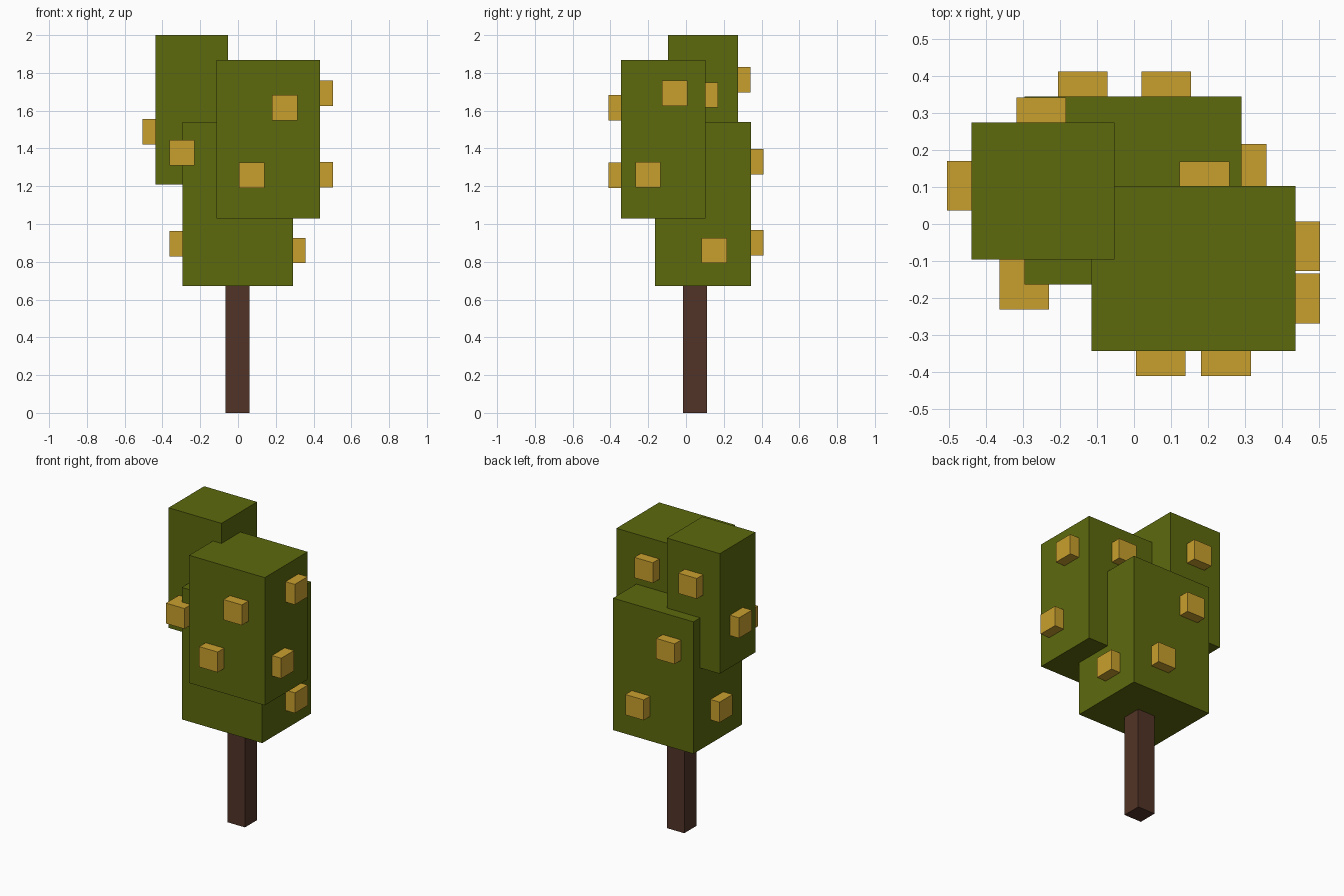
import bpy
from mathutils import Vector


def material(name, rgb):
    m = bpy.data.materials.new(name)
    m.diffuse_color = (*rgb, 1)
    return m


LEAF = material("olive green", (0.108, 0.142, 0.004))
FRUIT = material("golden yellow", (0.584, 0.352, 0.027))
BARK = material("dark brown", (0.084, 0.034, 0.020))


def box(name, lo, hi, mat):
    lo, hi = Vector(lo), Vector(hi)
    bpy.ops.mesh.primitive_cube_add(size=1, location=(lo + hi) / 2)
    ob = bpy.context.object
    ob.name = name
    ob.scale = hi - lo
    bpy.ops.object.transform_apply(location=False, rotation=False, scale=True)
    ob.data.materials.append(mat)


# trunk
box("trunk", (-0.066, -0.015, 0), (0.061, 0.112, 0.70), BARK)

# three overlapping foliage blocks
box("foliage_lower", (-0.295, -0.163, 0.672), (0.29, 0.344, 1.54), LEAF)
box("foliage_front", (-0.115, -0.343, 1.028), (0.435, 0.102, 1.868), LEAF)
box("foliage_top", (-0.438, -0.096, 1.21), (-0.053, 0.274, 2.0), LEAF)

# cube fruits, half sunk into the foliage faces
fruits = [
    (0.248, -0.343, 1.615), (0.072, -0.343, 1.258),    # front of front block
    (0.435, -0.060, 1.692), (0.435, -0.201, 1.260),    # right of front block
    (0.190, 0.102, 1.683),                             # back of front block
    (-0.296, -0.163, 1.377), (-0.295, 0.100, 0.895),   # left of lower block
    (0.290, 0.149, 0.860),                             # right of lower block
    (-0.138, 0.344, 1.330), (0.087, 0.344, 0.901),     # back of lower block
    (-0.438, 0.103, 1.489), (-0.250, 0.274, 1.763),    # left and back of top block
]
h = Vector((0.067, 0.067, 0.067))
for i, c in enumerate(fruits, 1):
    box(f"fruit_{i}", Vector(c) - h, Vector(c) + h, FRUIT)
